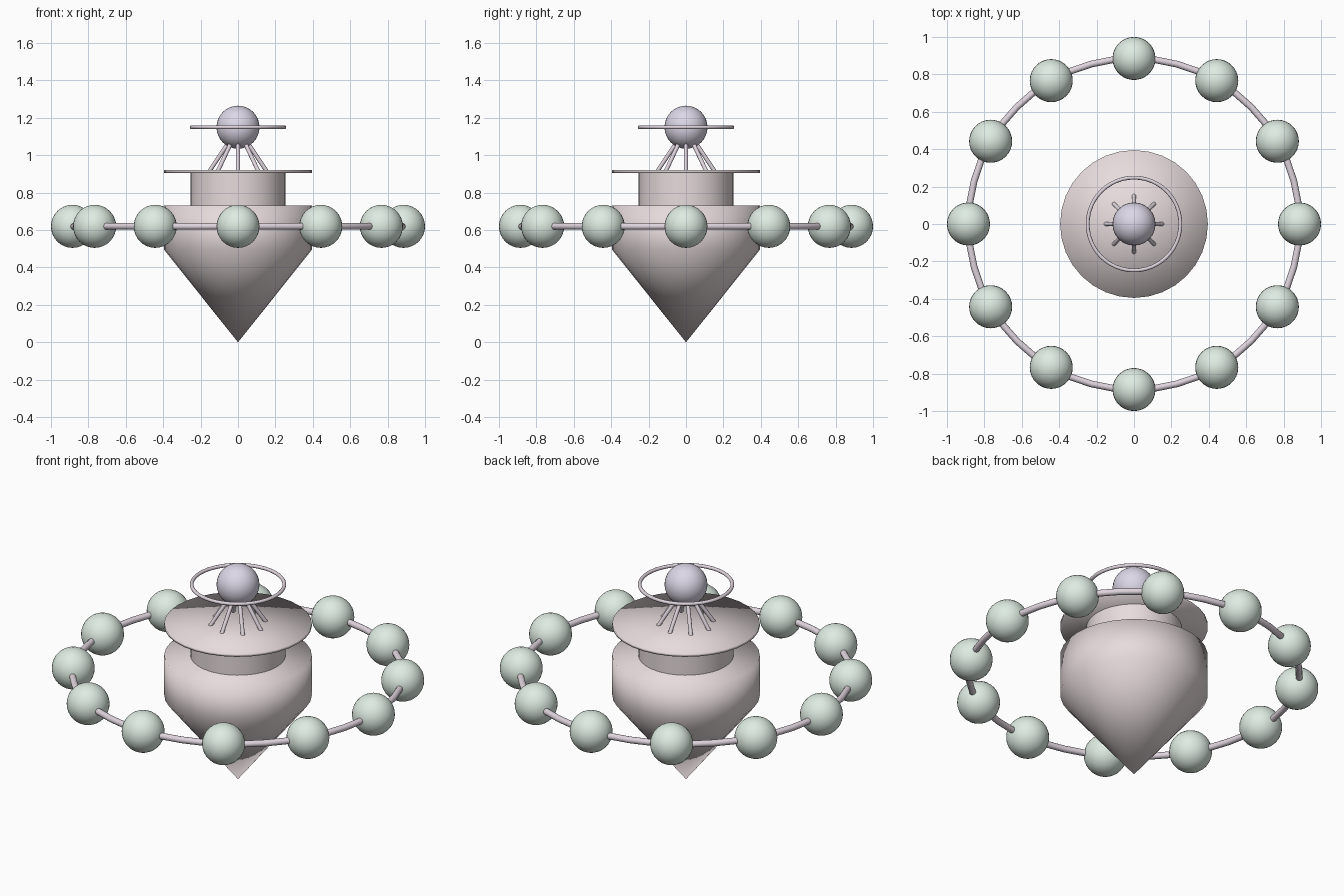
import bpy, bmesh
from math import cos, sin, pi, tau
from mathutils import Vector

if "Cube" in bpy.data.objects:
    bpy.data.objects.remove(bpy.data.objects["Cube"])


def material(name, rgb):
    m = bpy.data.materials.new(name)
    m.diffuse_color = (*rgb, 1)
    m.use_nodes = True
    m.node_tree.nodes["Principled BSDF"].inputs["Base Color"].default_value = m.diffuse_color
    return m


PINK = material("pale_pink", (0.80, 0.71, 0.72))
GREEN = material("pale_green", (0.73, 0.84, 0.76))
LILAC = material("lilac", (0.72, 0.68, 0.80))
MAUVE = material("mauve", (0.74, 0.66, 0.73))


def finish(name, mat):
    ob = bpy.context.object
    ob.name = name
    ob.data.materials.append(mat)
    bpy.ops.object.shade_smooth()
    return ob


def lathe(name, profile, mat, sides=32):
    """Revolve (radius, z) points around z; radius 0 ends become poles."""
    bm = bmesh.new()
    verts = [bm.verts.new((r, 0, z)) for r, z in profile]
    edges = [bm.edges.new(p) for p in zip(verts, verts[1:])]
    bmesh.ops.spin(bm, geom=verts + edges, cent=(0, 0, 0), axis=(0, 0, 1),
                   angle=tau, steps=sides)
    bmesh.ops.remove_doubles(bm, verts=bm.verts, dist=1e-5)
    bmesh.ops.recalc_face_normals(bm, faces=bm.faces)
    mesh = bpy.data.meshes.new(name)
    bm.to_mesh(mesh)
    bm.free()
    ob = bpy.data.objects.new(name, mesh)
    bpy.context.collection.objects.link(ob)
    bpy.context.view_layer.objects.active = ob
    bpy.ops.object.select_all(action='DESELECT')
    ob.select_set(True)
    return finish(name, mat)


def ball(name, loc, mat, r=0.115):
    bpy.ops.mesh.primitive_uv_sphere_add(segments=32, ring_count=16, radius=r, location=loc)
    return finish(name, mat)


def ring(name, z, major, minor, mat, segments):
    bpy.ops.mesh.primitive_torus_add(location=(0, 0, z), major_radius=major, minor_radius=minor,
                                     major_segments=segments, minor_segments=12)
    return finish(name, mat)


def rod(name, a, b, r, mat):
    a, b = Vector(a), Vector(b)
    bpy.ops.mesh.primitive_cylinder_add(vertices=12, radius=r, depth=(b - a).length,
                                        location=(a + b) / 2)
    bpy.context.object.rotation_euler = (b - a).to_track_quat('Z', 'Y').to_euler()
    ob = finish(name, mat)
    bpy.ops.object.shade_smooth_by_angle()
    return ob


# Central hull: pointed keel, drum, neck and upper deck
lathe("keel", [(0, 0), (0.395, 0.495), (0.395, 0.732), (0, 0.732)], PINK)
lathe("neck", [(0, 0.72), (0.255, 0.72), (0.255, 0.912), (0, 0.912)], PINK)
bpy.ops.object.shade_smooth_by_angle()
lathe("deck", [(0, 0.906), (0.395, 0.906), (0.395, 0.922), (0, 0.922)], PINK)

# Top globe with its halo and splayed struts
ball("top_globe", (0, 0, 1.15), LILAC)
ring("halo", 1.15, 0.248, 0.01, MAUVE, 48)
for i in range(8):
    a = i * tau / 8
    rod(f"strut_{i + 1}", (0.03 * cos(a), 0.03 * sin(a), 1.10),
        (0.155 * cos(a), 0.155 * sin(a), 0.912), 0.011, MAUVE)

# Outer ring carrying twelve pods
ring("outer_ring", 0.62, 0.885, 0.018, MAUVE, 48)
for i in range(12):
    a = i * tau / 12
    ball(f"pod_{i + 1}", (0.885 * cos(a), 0.885 * sin(a), 0.62), GREEN)
